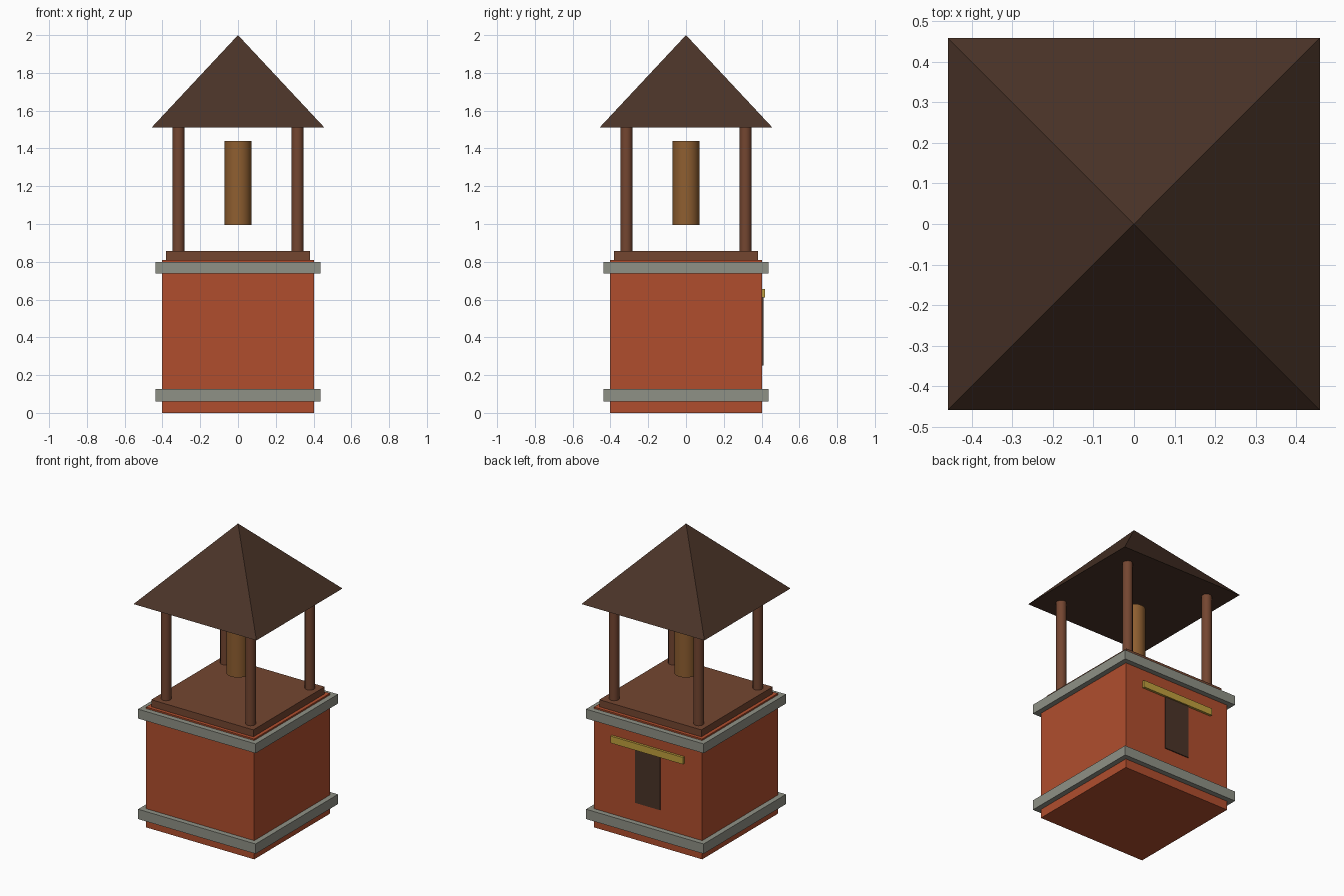
import bpy, math

if "Cube" in bpy.data.objects:
    bpy.data.objects.remove(bpy.data.objects["Cube"])


def mat(name, r, g, b):
    m = bpy.data.materials.new(name)
    m.diffuse_color = (r, g, b, 1)
    m.use_nodes = True
    m.node_tree.nodes["Principled BSDF"].inputs["Base Color"].default_value = m.diffuse_color
    return m


BRICK = mat("red_brick", 0.434, 0.076, 0.027)
STONE = mat("grey_stone", 0.275, 0.283, 0.238)
WOOD = mat("brown_wood", 0.174, 0.061, 0.030)
DARK = mat("dark_wood", 0.069, 0.034, 0.021)
BRONZE = mat("bronze", 0.275, 0.114, 0.030)
YELLOW = mat("ochre_yellow", 0.533, 0.352, 0.048)


def finish(name, material):
    ob = bpy.context.object
    ob.name = name
    ob.data.materials.append(material)
    return ob


def box(name, material, x, y, z):
    """Box from (min, max) pairs on each axis."""
    pairs = (x, y, z)
    bpy.ops.mesh.primitive_cube_add(size=1, location=[(a + b) / 2 for a, b in pairs])
    ob = finish(name, material)
    ob.scale = [b - a for a, b in pairs]
    bpy.ops.object.transform_apply(location=False, rotation=False, scale=True)
    return ob


def slab(name, material, half, z0, z1):
    return box(name, material, (-half, half), (-half, half), (z0, z1))


def cylinder(name, material, x, y, radius, z0, z1, sides):
    bpy.ops.mesh.primitive_cylinder_add(vertices=sides, radius=radius, depth=z1 - z0,
                                        location=(x, y, (z0 + z1) / 2))
    ob = finish(name, material)
    bpy.ops.object.shade_smooth_by_angle(angle=math.radians(40))
    return ob


# Brick base with stone bands and timber floor
slab("brick_base", BRICK, 0.403, 0, 0.81)
slab("lower_band", STONE, 0.438, 0.06, 0.126)
slab("upper_band", STONE, 0.438, 0.737, 0.80)
slab("bell_floor", WOOD, 0.38, 0.80, 0.857)

# Corner posts
for sx, side in ((-1, "left"), (1, "right")):
    for sy, end in ((-1, "front"), (1, "back")):
        cylinder(f"{end}_{side}_post", WOOD, sx * 0.315, sy * 0.315, 0.032, 0.85, 1.515, 12)

# Hanging bell cylinder
cylinder("bell", BRONZE, 0, 0, 0.071, 0.995, 1.44, 16)

# Pyramid roof
bpy.ops.mesh.primitive_cone_add(vertices=4, radius1=0.458 * math.sqrt(2), radius2=0,
                                depth=0.49, location=(0, 0, 1.755),
                                rotation=(0, 0, math.pi / 4))
finish("roof", DARK)
bpy.ops.object.transform_apply(location=False, rotation=True, scale=False)

# Back door and lintel
box("back_door", DARK, (-0.092, 0.092), (0.40, 0.409), (0.25, 0.63))
box("door_lintel", YELLOW, (-0.27, 0.27), (0.39, 0.419), (0.61, 0.657))
